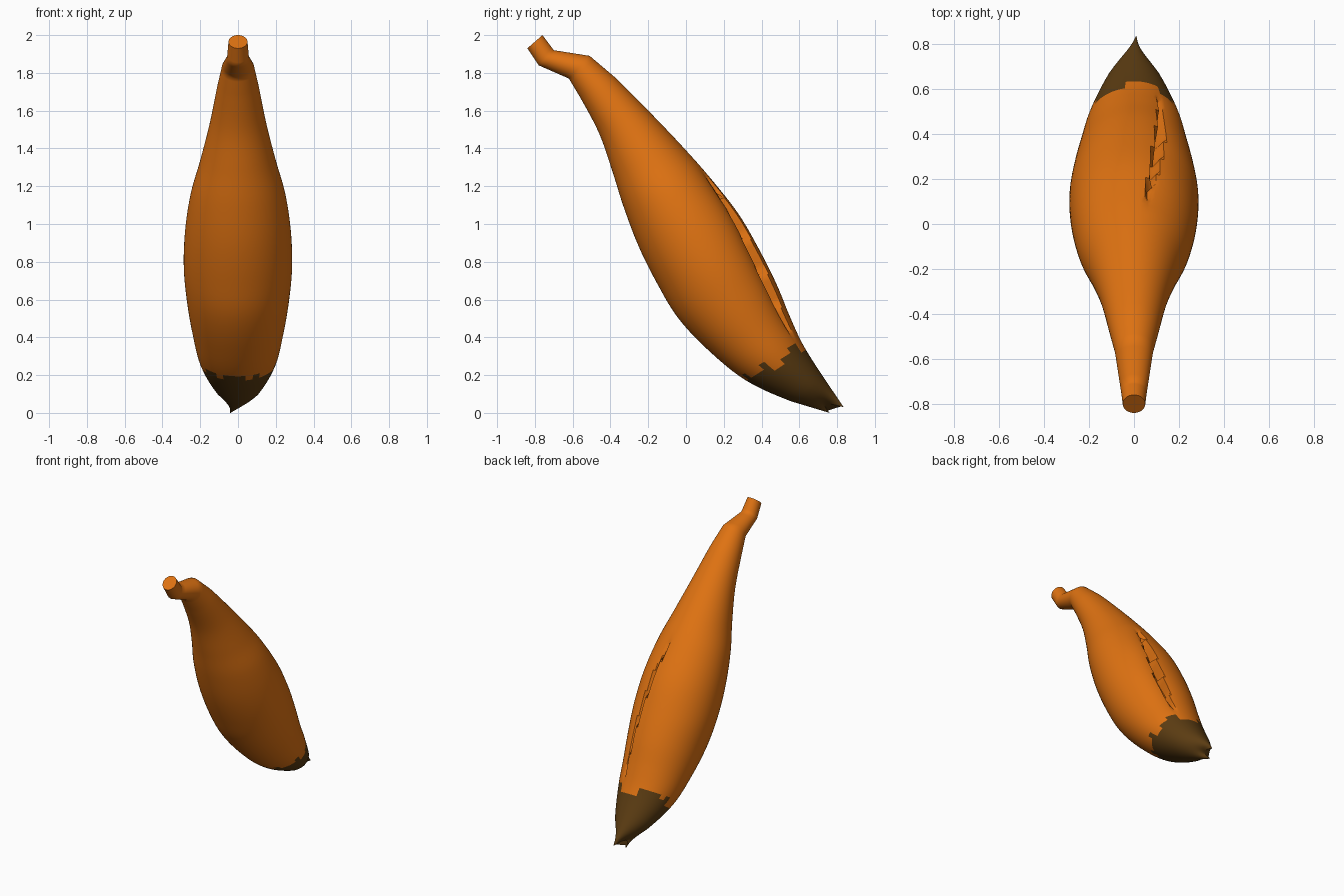
import bpy, bmesh, math, random
from mathutils import Vector

random.seed(4)
cube = bpy.data.objects.get("Cube")
if cube:
    bpy.data.objects.remove(cube, do_unlink=True)


def material(name, color):
    m = bpy.data.materials.new(name)
    m.use_nodes = True
    m.diffuse_color = color
    m.node_tree.nodes["Principled BSDF"].inputs["Base Color"].default_value = color
    return m


# Cross-sections from stem to tip: back (y, z), front (y, z), half width
SECTIONS = [
    (-.76, 2.0, -.84, 1.93, .05),
    (-.70, 1.92, -.78, 1.84, .058),
    (-.51, 1.89, -.62, 1.77, .085),
    (-.38, 1.78, -.56, 1.67, .11),
    (-.18, 1.58, -.46, 1.48, .15),
    (.0, 1.39, -.39, 1.28, .20),
    (.14, 1.23, -.33, 1.09, .25),
    (.28, 1.05, -.25, .88, .28),
    (.39, .86, -.15, .68, .287),
    (.48, .68, -.04, .50, .27),
    (.55, .51, .12, .33, .24),
    (.62, .36, .32, .17, .20),
    (.72, .20, .56, .06, .12),
    (.835, .03, .76, .0, .012),
]
SIDES, STEPS = 96, 6
LAST = len(SECTIONS) - 1
SLIT_START, SLIT_END = 5.5, 10.7


def section(s):
    """Section at s: straight along the stem, smooth along the body."""
    i = min(int(s), LAST - 1)
    u = s - i
    p = [SECTIONS[min(max(i + k, 0), LAST)] for k in (-1, 0, 1, 2)]
    if i < 3 or i == LAST - 1:
        return [b + (c - b) * u for b, c in zip(p[1], p[2])]
    return [b + .5 * u * (c - a + u * (2*a - 5*b + 4*c - d + u * (3*(b - c) + d - a)))
            for a, b, c, d in zip(*p)]


def slit_offset(s, angle):
    """Depth of the open seam and of the sunken lip beside it."""
    t = (s - SLIT_START) / (SLIT_END - SLIT_START)
    if not 0 < t < 1:
        return 0
    swell = math.sin(math.pi * t)
    d = angle - (.2 + .33 * t)
    if d < 0:
        return 0
    groove = .045 * swell if d < .14 * swell else 0
    return -groove - .04 * swell * math.exp(-d / .3)


def surface_point(s, angle):
    by, bz, fy, fz, width = section(s)
    center = Vector((0, (by + fy) / 2, (bz + fz) / 2))
    up = Vector((0, by - fy, bz - fz)) / 2
    side = Vector((width, 0, 0))
    spoke = up * math.cos(angle) + side * math.sin(angle)
    p = center + spoke + spoke.normalized() * slit_offset(s, angle)
    # split tip: the corners between the two points are pulled back
    u = max(0, s - LAST + 1) ** 2
    p += Vector((0, -.055, .03)) * u * math.sin(angle) ** 2
    p.x += u * (.025 * math.cos(angle) - .015)
    return p


# Pod skin as one loft
bm = bmesh.new()
rings = []
for k in range(LAST * STEPS + 1):
    rings.append([bm.verts.new(surface_point(k / STEPS, (j / SIDES - .5) * math.tau))
                  for j in range(SIDES)])

# Dark tip with a ragged border
border = [10.95 + random.uniform(-.2, .25) for _ in range(SIDES // 3)]
for k in range(len(rings) - 1):
    for j in range(SIDES):
        n = (j + 1) % SIDES
        f = bm.faces.new((rings[k][j], rings[k + 1][j], rings[k + 1][n], rings[k][n]))
        f.material_index = int((k + .5) / STEPS > border[j // 3])
bm.faces.new(rings[0])
bm.faces.new(rings[-1][::-1]).material_index = 1
bmesh.ops.recalc_face_normals(bm, faces=bm.faces)

mesh = bpy.data.meshes.new("pod")
bm.to_mesh(mesh)
bm.free()
mesh.materials.append(material("orange_skin", (.74, .17, .006, 1)))
mesh.materials.append(material("dark_brown_tip", (.105, .045, .006, 1)))
pod = bpy.data.objects.new("pod", mesh)
bpy.context.collection.objects.link(pod)

bpy.ops.object.select_all(action="DESELECT")
pod.select_set(True)
bpy.context.view_layer.objects.active = pod
bpy.ops.object.shade_smooth_by_angle(angle=math.radians(45))
